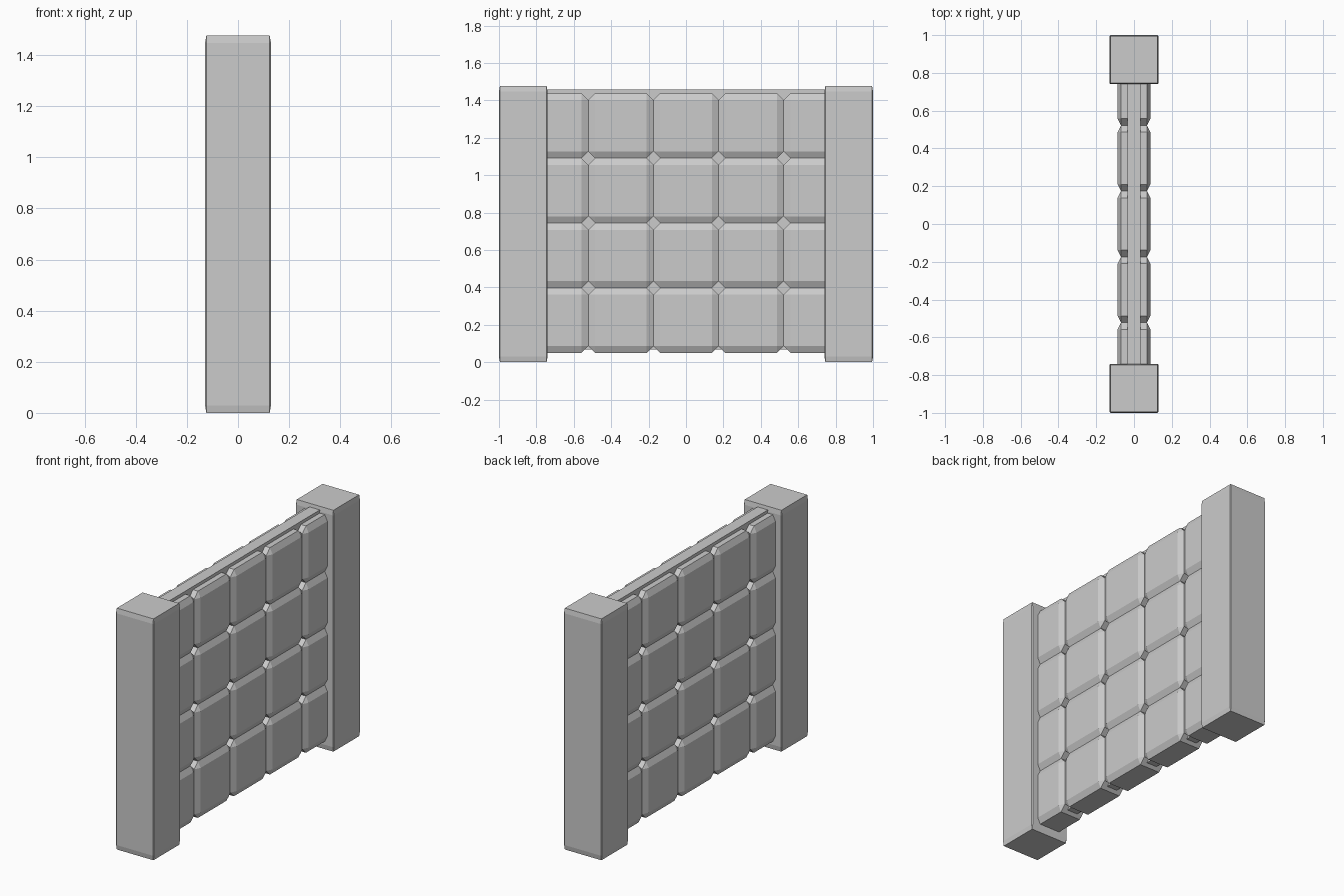
import bpy, bmesh
from mathutils import Vector

if "Cube" in bpy.data.objects:
    bpy.data.objects.remove(bpy.data.objects["Cube"])


def block(name, centre, size, bevel):
    """Unit cube with every edge chamfered, then stretched to size."""
    bm = bmesh.new()
    bmesh.ops.create_cube(bm, size=1)
    if bevel:
        bmesh.ops.bevel(bm, geom=bm.edges[:], offset=bevel, segments=1,
                        affect='EDGES', profile=0.5)
    bmesh.ops.scale(bm, vec=Vector(size), verts=bm.verts)
    bmesh.ops.recalc_face_normals(bm, faces=bm.faces)
    mesh = bpy.data.meshes.new(name)
    bm.to_mesh(mesh)
    bm.free()
    obj = bpy.data.objects.new(name, mesh)
    obj.location = centre
    bpy.context.collection.objects.link(obj)
    return obj


# End pillars
PILLAR_H = 1.477
for side, label in ((-1, "left"), (1, "right")):
    block(f"{label}_pillar", (0, side * 0.87, PILLAR_H / 2),
          (0.258, 0.26, PILLAR_H), 0.02)

# Wall of chamfered blocks, outer columns run into the pillars
PITCH_Y, PITCH_Z, BASE = 0.348, 0.347, 0.05
for row in range(4):
    for col in range(5):
        block(f"wall_block_{row}_{col}",
              (0, (col - 2) * PITCH_Y, BASE + (row + 0.5) * PITCH_Z),
              (0.174, PITCH_Y, PITCH_Z), 0.104)

# Core slab seen in the gaps and along the top
block("core_slab", (0, 0, 0.762), (0.07, 1.74, 1.39), 0)
